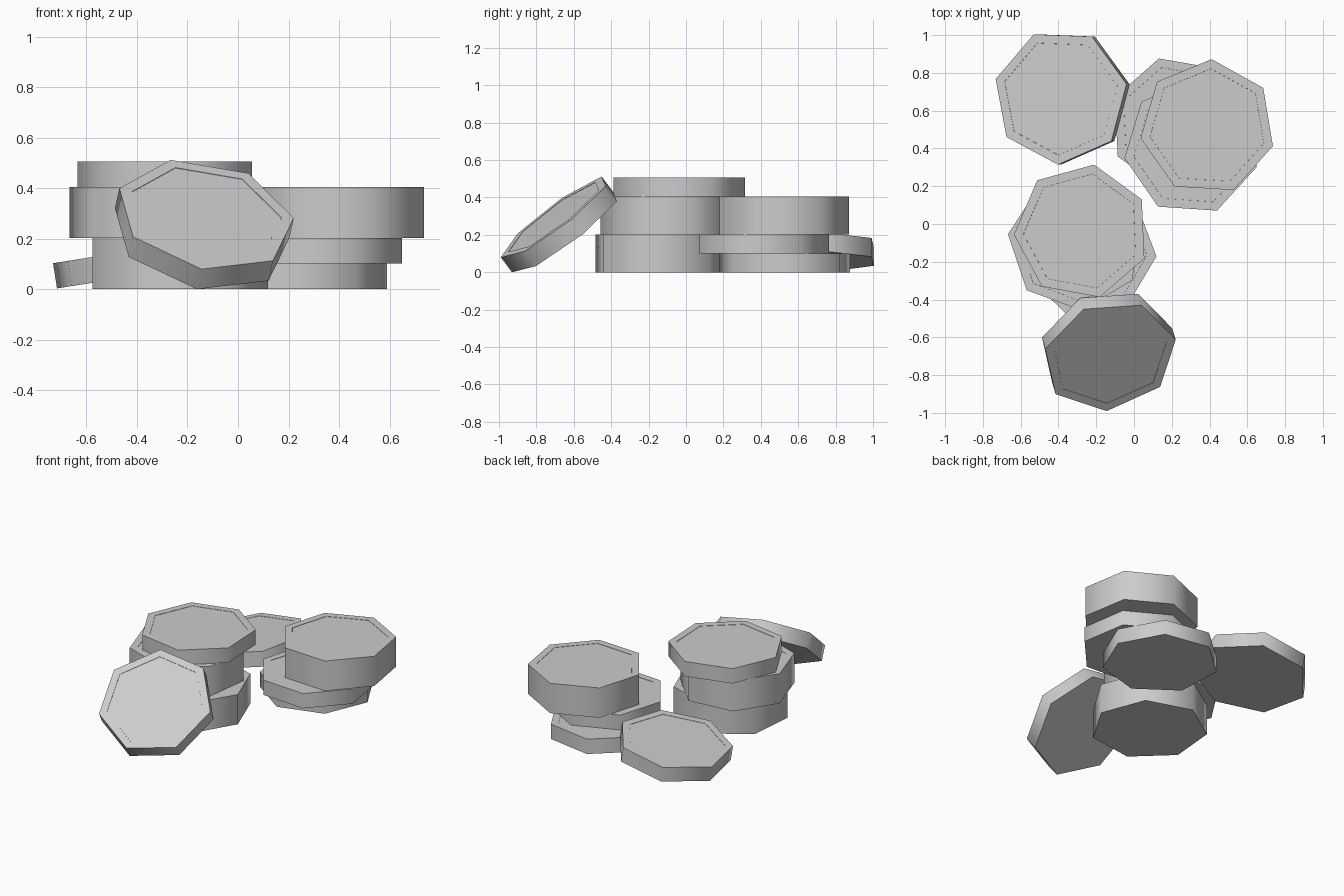
import bpy
import bmesh
from math import radians, cos, sin
from mathutils import Vector, Matrix

cube = bpy.data.objects.get("Cube")
if cube:
    bpy.data.objects.remove(cube)

SIDES = 7
RADIUS = 0.36
THIN = 0.101
THICK = 0.2025

grey = bpy.data.materials.new("plain_grey")
grey.use_nodes = True
grey.diffuse_color = (0.6, 0.6, 0.6, 1)
grey.node_tree.nodes["Principled BSDF"].inputs["Base Color"].default_value = (0.6, 0.6, 0.6, 1)


def coin(name, top, thickness, corner, normal=(0, 0, 1)):
    """Seven-sided coin: centre of the top face, heading of one corner, facing."""
    bm = bmesh.new()
    bmesh.ops.create_cone(bm, cap_ends=True, segments=SIDES, radius1=RADIUS,
                          radius2=RADIUS, depth=thickness,
                          matrix=Matrix.Translation((0, 0, -thickness / 2)))
    # start with one corner on the local x axis
    first = bm.verts[:][0].co
    turn = Vector((first.x, first.y)).angle_signed(Vector((1, 0)))
    bmesh.ops.rotate(bm, verts=bm.verts, matrix=Matrix.Rotation(-turn, 3, 'Z'))
    # raised rim around a shallow face
    face = max(bm.faces, key=lambda f: f.calc_center_median().z)
    bmesh.ops.inset_region(bm, faces=[face], thickness=0.05)
    bmesh.ops.inset_region(bm, faces=[face], thickness=0.0005, depth=-0.002)
    mesh = bpy.data.meshes.new(name)
    bm.to_mesh(mesh)
    bm.free()
    mesh.materials.append(grey)
    obj = bpy.data.objects.new(name, mesh)
    bpy.context.collection.objects.link(obj)

    # lay the coin in its plane with the corner at the given heading
    z = Vector(normal).normalized()
    a = radians(corner)
    x = Vector((cos(a), sin(a), -(z.x * cos(a) + z.y * sin(a)) / z.z)).normalized()
    frame = Matrix((x, z.cross(x), z)).transposed().to_4x4()
    obj.matrix_world = Matrix.Translation(top) @ frame

    bpy.ops.object.select_all(action='DESELECT')
    obj.select_set(True)
    bpy.context.view_layer.objects.active = obj
    bpy.ops.object.shade_smooth_by_angle(angle=radians(60))


def stack(prefix, layers):
    """Pile coins upward; each layer is x, y, corner heading, thickness."""
    height = 0
    for level, (x, y, corner, thickness) in zip(("bottom", "middle", "top"), layers):
        height += thickness
        coin(f"{prefix}_{level}_coin", (x, y, height), thickness, corner)


# two upright piles
stack("right_stack", [(-0.24, -0.14, -5, THICK),
                      (-0.31, -0.10, 18.3, THICK),
                      (-0.276, -0.04, 28.2, THIN)])
stack("left_stack", [(0.23, 0.53, 3, THIN),
                     (0.305, 0.405, -16.7, THIN),
                     (0.39, 0.513, -16.2, THICK)])

# coin resting its edge on the left pile, and one leaning on the right pile
coin("back_tilted_coin", (-0.389, 0.674, 0.157), THIN, 10.8, (-0.158, 0, 1))
coin("front_leaning_coin", (-0.128, -0.701, 0.293), THIN, 14.2, (0.223, -0.751, 1))
